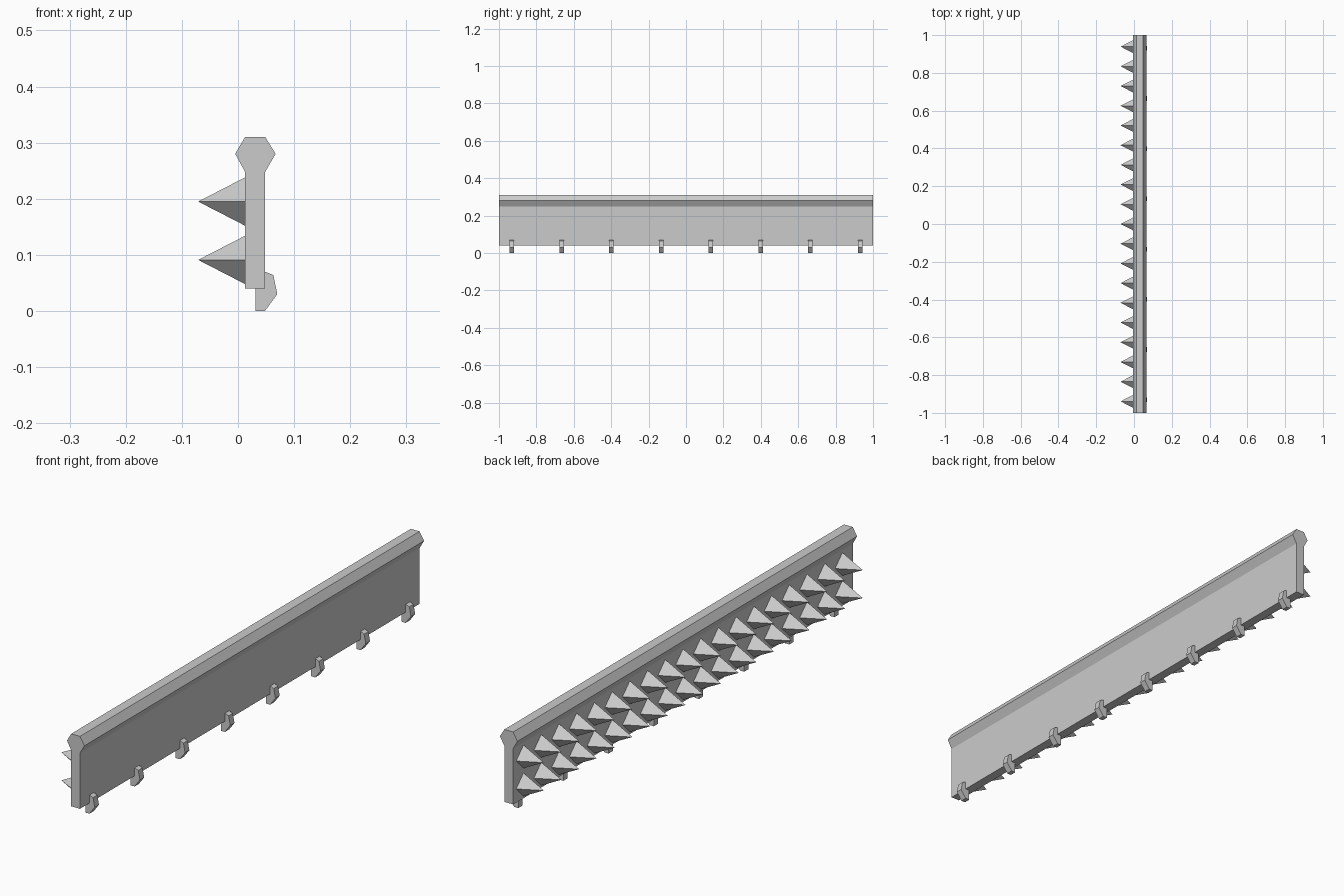
import bpy
import bmesh
from math import radians
from mathutils import Matrix

cube = bpy.data.objects.get("Cube")
if cube:
    bpy.data.objects.remove(cube, do_unlink=True)

# Single plain grey
grey = bpy.data.materials.new("plain_grey")
grey.use_nodes = True
colour = (0.6, 0.6, 0.6, 1)
grey.diffuse_color = colour
grey.node_tree.nodes["Principled BSDF"].inputs["Base Color"].default_value = colour


def finish(name, bm):
    bmesh.ops.recalc_face_normals(bm, faces=bm.faces)
    mesh = bpy.data.meshes.new(name)
    bm.to_mesh(mesh)
    bm.free()
    mesh.materials.append(grey)
    obj = bpy.data.objects.new(name, mesh)
    bpy.context.collection.objects.link(obj)
    return obj


def extrude_profile(name, profile, y, width):
    """Extrude an (x, z) outline along y, centred on the given y."""
    bm = bmesh.new()
    face = bm.faces.new([bm.verts.new((x, y - width / 2, z)) for x, z in profile])
    ext = bmesh.ops.extrude_face_region(bm, geom=[face])
    verts = [v for v in ext["geom"] if isinstance(v, bmesh.types.BMVert)]
    bmesh.ops.translate(bm, verts=verts, vec=(0, width, 0))
    return finish(name, bm)


def spread(count, reach):
    return [-reach + 2 * reach * i / (count - 1) for i in range(count)]


# Long wall with a thickened, bevelled top rail
WALL_X, SPIKE_TIP = 0.0125, -0.071
wall_profile = [(WALL_X, 0.04), (0.0485, 0.04), (0.0485, 0.248), (0.067, 0.28),
                (0.0485, 0.31), (WALL_X, 0.31), (-0.005, 0.28), (WALL_X, 0.248)]
extrude_profile("wall_with_rail", wall_profile, 0, 2)

# Two rows of four-sided spikes with diamond bases
length = WALL_X - SPIKE_TIP
for row, z in (("lower", 0.091), ("upper", 0.195)):
    bm = bmesh.new()
    for y in spread(19, 0.939):
        place = Matrix.Translation(((WALL_X + SPIKE_TIP) / 2, y, z))
        turn = Matrix.Rotation(radians(-90), 4, "Y")
        bmesh.ops.create_cone(bm, cap_ends=True, segments=4, radius1=0.043,
                              radius2=0, depth=length, matrix=place @ turn)
    bmesh.ops.remove_doubles(bm, verts=bm.verts, dist=0.0001)
    finish(row + "_spikes", bm)

# Small hooks along the bottom edge
hook_profile = [(0.031, 0), (0.048, 0), (0.07, 0.03), (0.063, 0.064),
                (0.048, 0.07), (0.031, 0.07)]
for i, y in enumerate(spread(8, 0.931)):
    extrude_profile(f"hook_{i + 1}", hook_profile, y, 0.025)
